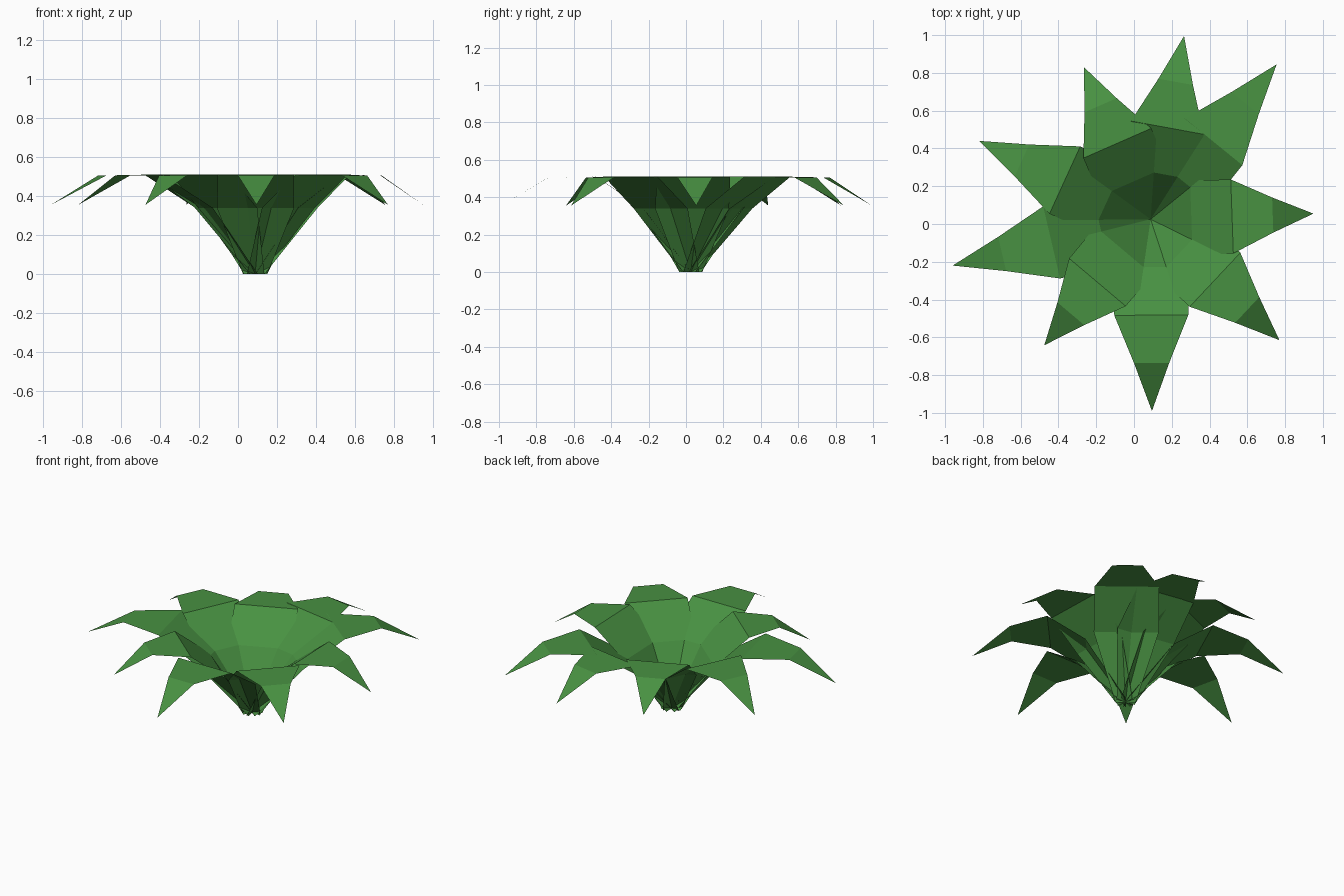
import bpy
import math
from mathutils import Vector

cube = bpy.data.objects.get("Cube")
if cube:
    bpy.data.objects.remove(cube, do_unlink=True)

# Single leaf colour
green = bpy.data.materials.new("leaf_green")
green.use_nodes = True
colour = (0.065, 0.283, 0.054, 1.0)
green.diffuse_color = colour
bsdf = green.node_tree.nodes["Principled BSDF"]
bsdf.inputs["Base Color"].default_value = colour
bsdf.inputs["Roughness"].default_value = 0.9

ROOT = Vector((0.088, 0.025, 0.0))

# Leaf profile: fraction of the length, half width, height
PROFILE = [(0.0, 0.062, 0.0), (0.25, 0.198, 0.34), (0.5, 0.196, 0.51),
           (0.75, 0.093, 0.505)]
TIP_HEIGHT = 0.355

# Where each leaf tip ends in plan
TIPS = [(0.095, -0.99), (0.77, -0.615), (0.95, 0.055), (0.755, 0.845),
        (0.265, 0.995), (-0.265, 0.83), (-0.82, 0.44), (-0.96, -0.22),
        (-0.475, -0.642)]


def make_leaf(name, tip):
    """Arching strip of flat quads ending in a triangular tip."""
    reach = Vector((tip[0], tip[1], 0.0)) - ROOT
    side = Vector((-reach.y, reach.x, 0.0)).normalized()
    verts = []
    for along, half, height in PROFILE:
        middle = ROOT + reach * along + Vector((0, 0, height))
        verts += [middle - side * half, middle + side * half]
    verts.append(ROOT + reach + Vector((0, 0, TIP_HEIGHT)))
    last = len(verts) - 1
    faces = [(i, i + 2, i + 3, i + 1) for i in range(0, last - 2, 2)]
    faces.append((last - 2, last, last - 1))
    mesh = bpy.data.meshes.new(name)
    mesh.from_pydata(verts, [], faces)
    mesh.materials.append(green)
    mesh.update()
    leaf = bpy.data.objects.new(name, mesh)
    bpy.context.collection.objects.link(leaf)


# Rosette of leaves sharing one root
for number, tip in enumerate(TIPS, start=1):
    make_leaf(f"leaf_{number}", tip)
